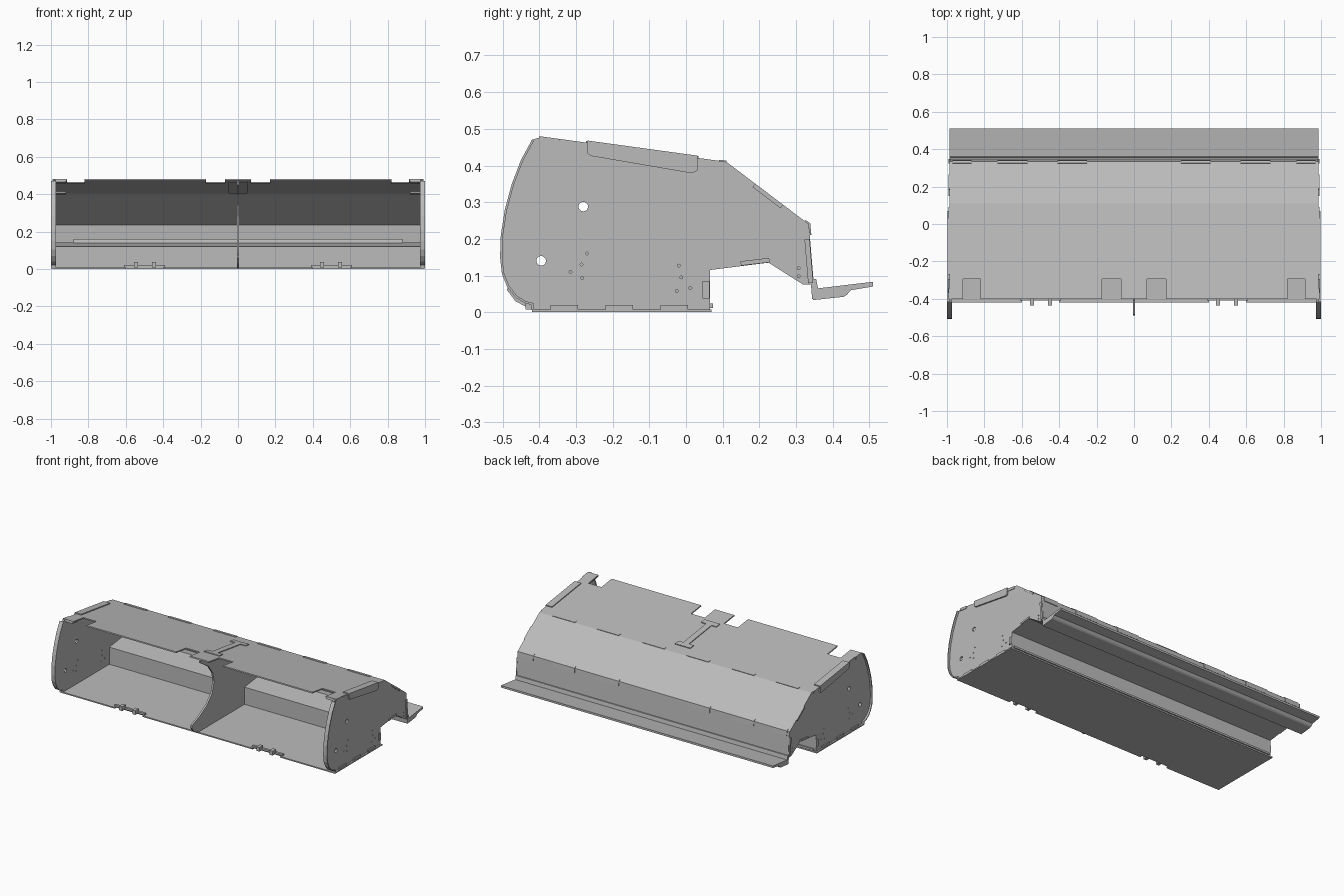
import bpy, bmesh, math
from mathutils import Vector

cube = bpy.data.objects.get("Cube")
if cube:
    bpy.data.objects.remove(cube, do_unlink=True)

metal = bpy.data.materials.new("sheet_metal_grey")
metal.use_nodes = True
GREY = (0.5, 0.5, 0.5, 1)
metal.diffuse_color = GREY
metal.node_tree.nodes["Principled BSDF"].inputs["Base Color"].default_value = GREY


def prism(name, outline, x0, x1):
    """Extrude a (y, z) outline from x0 to x1."""
    bm = bmesh.new()
    face = bm.faces.new([bm.verts.new((x0, y, z)) for y, z in outline])
    ext = bmesh.ops.extrude_face_region(bm, geom=[face])
    moved = [v for v in ext["geom"] if isinstance(v, bmesh.types.BMVert)]
    bmesh.ops.translate(bm, verts=moved, vec=(x1 - x0, 0, 0))
    bmesh.ops.recalc_face_normals(bm, faces=bm.faces)
    mesh = bpy.data.meshes.new(name)
    bm.to_mesh(mesh)
    bm.free()
    mesh.materials.append(metal)
    obj = bpy.data.objects.new(name, mesh)
    bpy.context.collection.objects.link(obj)
    return obj


def sheet(name, path, thick, x0, x1):
    """Bent sheet: a (y, z) path thickened to its right, extruded along x."""
    pts = [Vector(p) for p in path]
    norms = []
    for a, b in zip(pts, pts[1:]):
        d = (b - a).normalized()
        norms.append(Vector((d.y, -d.x)))
    back = []
    for i, p in enumerate(pts):
        n0, n1 = norms[max(i - 1, 0)], norms[min(i, len(norms) - 1)]
        m = (n0 + n1).normalized()
        back.append(p + m * (thick / max(m.dot(n0), 0.3)))
    return prism(name, pts + back[::-1], x0, x1)


def box(name, lo, hi):
    return prism(name, [(lo[1], lo[2]), (hi[1], lo[2]), (hi[1], hi[2]), (lo[1], hi[2])], lo[0], hi[0])


def cut(obj, cutter):
    cutter.hide_render = True
    cutter.hide_viewport = True
    cutter.display_type = "WIRE"
    mod = obj.modifiers.new("cut", "BOOLEAN")
    mod.operation = "DIFFERENCE"
    mod.solver = "EXACT"
    mod.object = cutter


def circle(y, z, r, n):
    return [(y + r * math.cos(2 * math.pi * i / n), z + r * math.sin(2 * math.pi * i / n)) for i in range(n)]


def along(a, b, t, off=0.0):
    """Point at fraction t from a to b, lifted by off."""
    return (a[0] + (b[0] - a[0]) * t, a[1] + (b[1] - a[1]) * t + off)


ROOF_FRONT, RIDGE, EAVE = (-0.40, 0.48), (0.11, 0.41), (0.335, 0.24)
FRONT_CURVE = [(-0.42, 0.47), (-0.45, 0.415), (-0.475, 0.35), (-0.494, 0.28), (-0.505, 0.21),
               (-0.507, 0.15), (-0.502, 0.105), (-0.488, 0.07), (-0.465, 0.04), (-0.44, 0.025), (-0.422, 0.02)]
REAR = [(0.065, 0.004), (0.065, 0.115), (0.225, 0.135), (0.32, 0.075), (0.344, 0.075)]

# Side plates with round holes and a curved front edging
holes = [prism("hole_cutter", circle(y, z, 0.013, 24), -1.1, 1.1) for y, z in ((-0.28, 0.288), (-0.395, 0.14))]
rivets = [(-0.315, 0.11), (-0.285, 0.13), (-0.283, 0.093), (-0.27, 0.16), (-0.02, 0.127), (-0.013, 0.095),
          (-0.025, 0.058), (0.012, 0.066), (0.307, 0.12), (0.307, 0.098)]
holes += [prism("rivet_hole_cutter", circle(y, z, 0.004, 8), -1.1, 1.1) for y, z in rivets]
outline = FRONT_CURVE + [(-0.42, 0.004)] + REAR + [EAVE, RIDGE, (-0.40, 0.476)]
for s, side in ((1, "left"), (-1, "right")):
    plate = prism(side + "_side_plate", outline, s * 0.975, s * 0.987)
    for h in holes:
        cut(plate, h)
    sheet(side + "_front_edging", FRONT_CURVE + [(-0.42, 0.004)], -0.006, s * 0.973, s * 1.0)

    # Folded bracket joining the roof to the side
    lo, hi = along(ROOF_FRONT, RIDGE, 0.255), along(ROOF_FRONT, RIDGE, 0.845)
    prism(side + "_bracket_side", [(lo[0], lo[1] + 0.005), (hi[0], hi[1] + 0.005), (hi[0], hi[1] - 0.035),
                                   (hi[0] - 0.015, hi[1] - 0.042), (lo[0] + 0.01, lo[1] - 0.036),
                                   (lo[0], lo[1] - 0.028)], s * 0.987, s * 0.996)
    sheet(side + "_bracket_top", [lo, hi], -0.006, s * 0.95, s * 0.996)

    # Folded tabs on the side plate
    for i, (y0, y1) in enumerate(((-0.37, -0.295), (-0.22, -0.145), (-0.07, 0.005))):
        box(f"{side}_floor_tab_{i}", (s * 0.987, y0, 0.004), (s * 0.994, y1, 0.02))
    box(side + "_wall_tab", (s * 0.987, 0.045, 0.037), (s * 0.992, 0.064, 0.085))
    sheet(side + "_ledge_tab", [(0.15, 0.127), (0.228, 0.136)], -0.012, s * 0.987, s * 0.992)
    sheet(side + "_slope_tab", [along(RIDGE, EAVE, 0.35), along(RIDGE, EAVE, 0.69)], 0.012, s * 0.987, s * 0.992)
    sheet(side + "_rear_tab", [(0.337, 0.2), (0.347, 0.08)], 0.014, s * 0.987, s * 0.992)
    for i, (t0, t1) in enumerate(((0.0, 0.11), (0.84, 0.96))):
        sheet(f"{side}_roof_tab_{i}", [along(ROOF_FRONT, RIDGE, t0), along(ROOF_FRONT, RIDGE, t1)],
              0.016, s * 0.92, s * 0.991)

# Roof: flat top and rear slope, notched along the front edge
roof = sheet("roof", [ROOF_FRONT, RIDGE, EAVE], 0.008, -0.985, 0.985)
for s in (1, -1):
    for x0, x1 in ((0.82, 0.915), (0.07, 0.17)):
        cut(roof, box("roof_notch_cutter", (s * x0, -0.5, 0.35), (s * x1, -0.295, 0.6)))

# Overlapping tabs at the ridge and eave
for s in (1, -1):
    for x in (0.81, 0.49, 0.16):
        sheet("ridge_tab", [along(ROOF_FRONT, RIDGE, 0.96), RIDGE], -0.003, s * x - 0.08, s * x + 0.08)
    for x in (0.65, 0.33, 0.92):
        w = 0.05 if x > 0.9 else 0.08
        sheet("eave_tab", [along(RIDGE, EAVE, 0.95), EAVE, (0.338, 0.21)], -0.004, s * x - w, s * x + w)

# Back panel and the overhanging tail
sheet("back_panel", [EAVE, (0.352, 0.036)], 0.008, -0.985, 0.985)
prism("rear_tail", [(0.346, 0.033), (0.43, 0.042), (0.438, 0.047), (0.45, 0.06), (0.51, 0.07),
                    (0.51, 0.083), (0.36, 0.065), (0.355, 0.09), (0.345, 0.09)], -0.987, 0.987)

# Floor pan with two notches and hinge pegs
floor = box("floor_pan", (-0.998, -0.42, 0.0), (0.998, 0.07, 0.008))
for s in (1, -1):
    cut(floor, box("floor_notch_cutter", (s * 0.4, -0.5, -0.05), (s * 0.6, -0.402, 0.05)))
    for x in (0.45, 0.545):
        box("hinge_peg", (s * x - 0.011, -0.437, 0.008), (s * x + 0.011, -0.40, 0.036))
    box("floor_front_plate", (s * 0.39, -0.41, 0.008), (s * 0.61, -0.395, 0.02))

# Inner wall and ledge behind the floor
sheet("inner_wall", REAR, -0.006, -0.975, 0.975)
sheet("ledge_lip", [(0.222, 0.135), (0.226, 0.16)], -0.006, -0.88, 0.88)
box("rear_floor_seam", (-0.975, 0.066, 0.012), (0.975, 0.074, 0.024))

# Central divider with a scooped front
prism("centre_divider", [(-0.42, 0.006), (-0.465, 0.03), (-0.488, 0.06), (-0.485, 0.075), (-0.41, 0.105),
                         (-0.33, 0.15), (-0.275, 0.21), (-0.255, 0.28), (-0.27, 0.34), (-0.31, 0.395),
                         (-0.37, 0.435), (-0.395, 0.45), (-0.395, 0.475), (0.105, 0.405), (0.33, 0.237),
                         (0.343, 0.085), (0.32, 0.082), (0.225, 0.14), (0.062, 0.12), (0.062, 0.006)],
      -0.006, 0.006)

# Waisted strap on the roof above the divider, with a matching flange below
for name, t0, t1, half, off in (("strap_stem", 0.25, 0.85, 0.02, 0.0), ("strap_front", 0.25, 0.32, 0.055, 0.0),
                                ("strap_rear", 0.78, 0.85, 0.055, 0.0), ("divider_flange", 0.04, 0.9, 0.05, -0.014)):
    sheet(name, [along(ROOF_FRONT, RIDGE, t0, off), along(ROOF_FRONT, RIDGE, t1, off)], -0.005, -half, half)
